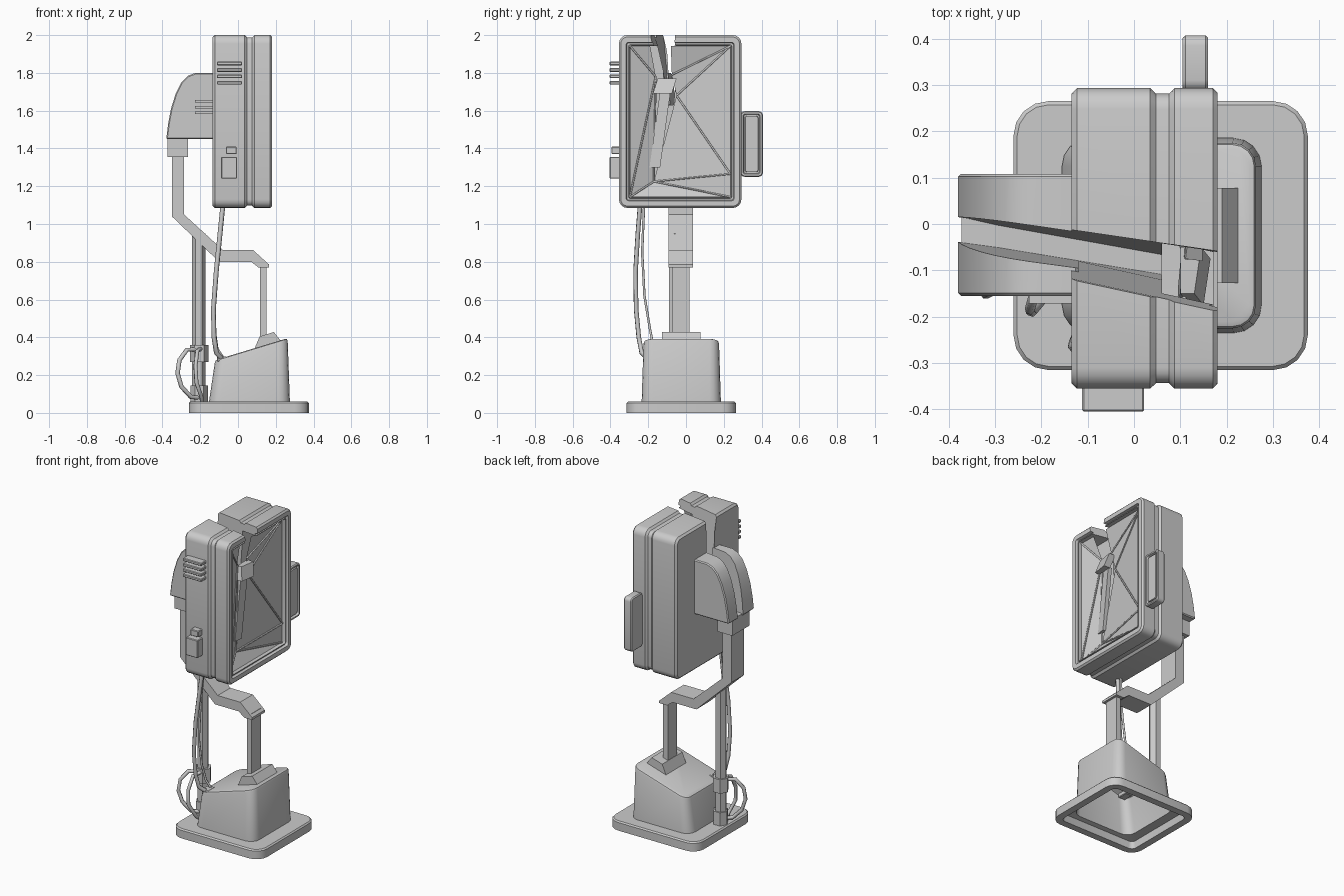
import bpy, bmesh, math
from mathutils import Vector

if "Cube" in bpy.data.objects:
    bpy.data.objects.remove(bpy.data.objects["Cube"])


def mesh(name, verts, faces):
    me = bpy.data.meshes.new(name)
    me.from_pydata([tuple(v) for v in verts], [], faces)
    bm = bmesh.new()
    bm.from_mesh(me)
    bmesh.ops.recalc_face_normals(bm, faces=bm.faces)
    bm.to_mesh(me)
    bm.free()
    ob = bpy.data.objects.new(name, me)
    bpy.context.collection.objects.link(ob)
    return ob


def loft(name, rings, cap_start=True, cap_end=True):
    n = len(rings[0])
    faces = []
    for r in range(len(rings) - 1):
        for i in range(n):
            j = (i + 1) % n
            faces.append((r*n + i, r*n + j, (r+1)*n + j, (r+1)*n + i))
    if cap_start:
        faces.append(tuple(range(n)))
    if cap_end:
        faces.append(tuple(range((len(rings)-1)*n, len(rings)*n)))
    return mesh(name, [p for r in rings for p in r], faces)


def rounded(a0, a1, b0, b1, r, inset=0, seg=4):
    """Rounded rectangle outline as 2D points."""
    a0, a1, b0, b1 = a0 + inset, a1 - inset, b0 + inset, b1 - inset
    r = max(r - inset, 0.012)
    pts = []
    for ca, cb, s in ((a1-r, b1-r, 0), (a0+r, b1-r, 1), (a0+r, b0+r, 2), (a1-r, b0+r, 3)):
        for k in range(seg + 1):
            t = (s + k / seg) * math.pi / 2
            pts.append((ca + r*math.cos(t), cb + r*math.sin(t)))
    return pts


def y_prism(name, prof, y0, y1):
    return loft(name, [[(x, y, z) for x, z in prof] for y in (y0, y1)])


def bevel(ob, w, seg=1):
    m = ob.modifiers.new("bevel", 'BEVEL')
    m.width, m.segments = w, seg
    bpy.context.view_layer.objects.active = ob
    bpy.ops.object.modifier_apply(modifier=m.name)


def box(name, x0, x1, y0, y1, z0, z1, w=0.0):
    ob = y_prism(name, [(x0, z0), (x1, z0), (x1, z1), (x0, z1)], y0, y1)
    if w:
        bevel(ob, w)
    return ob


def tube(name, pts, r):
    cu = bpy.data.curves.new(name, 'CURVE')
    cu.dimensions = '3D'
    cu.bevel_depth, cu.bevel_resolution, cu.use_fill_caps = r, 1, True
    sp = cu.splines.new('POLY')
    sp.points.add(len(pts) - 1)
    for p, q in zip(sp.points, pts):
        p.co = (*q, 1)
    ob = bpy.data.objects.new(name, cu)
    bpy.context.collection.objects.link(ob)
    return ob


def hex_post(name, x, y, r, z0, z1):
    ring = [(x + r*math.cos(k*math.pi/3), y + r*math.sin(k*math.pi/3)) for k in range(6)]
    return loft(name, [[(a, b, z) for a, b in ring] for z in (z0, z1)])


def subtract(ob, cutter):
    m = ob.modifiers.new("cut", 'BOOLEAN')
    m.operation, m.solver, m.object = 'DIFFERENCE', 'EXACT', cutter
    bpy.context.view_layer.objects.active = ob
    bpy.ops.object.modifier_apply(modifier=m.name)


# Base plate, hollow underneath, open below the pedestal
foot = (-0.155, 0.275, -0.235, 0.185, 0.06)
plate = (-0.26, 0.375, -0.315, 0.265, 0.075)


def flat(rect, inset, z):
    return [(a, b, z) for a, b in rounded(*rect, inset=inset)]


loft("base_plate", [flat(foot, 0, 0.06), flat(plate, 0.008, 0.06), flat(plate, 0, 0.052),
                    flat(plate, 0, 0), flat(plate, 0.045, 0), flat(plate, 0.05, 0.045),
                    flat(foot, 0, 0.05)], False, False)

# Pedestal with slanted top
head = (-0.123, 0.263, -0.225, 0.175, 0.05)
top = [[(a, b, 0.316 + 0.303*a - dz) for a, b in rounded(*head, inset=i)]
       for i, dz in ((0, 0.014), (0.004, 0.004), (0.014, 0))]
loft("pedestal", [flat(foot, 0, 0.05)] + top, False, True)

# Saddle bracket and post
y_prism("post_saddle", [(0.085, 0.335), (0.115, 0.405), (0.19, 0.428), (0.228, 0.38)], -0.127, 0.078)
box("post", 0.117, 0.15, -0.075, 0.018, 0.39, 0.8)

# Bent support arm and collar
y_prism("support_arm", [(-0.35, 1.37), (-0.35, 1.04), (-0.10, 0.8), (0.07, 0.8), (0.108, 0.77),
                        (0.165, 0.77), (0.165, 0.785), (0.08, 0.862), (-0.08, 0.862),
                        (-0.285, 1.05), (-0.285, 1.37)], -0.092, 0.037)
box("arm_collar", -0.372, -0.265, -0.115, 0.06, 1.355, 1.46)

# Back shoulder housing
housing = y_prism("shoulder_housing", [(-0.38, 1.45), (-0.37, 1.53), (-0.355, 1.61), (-0.33, 1.69),
                  (-0.30, 1.75), (-0.265, 1.785), (-0.225, 1.8), (-0.12, 1.8), (-0.12, 1.45)],
                  -0.155, 0.108)
bevel(housing, 0.006)

# Screen cabinet: back shell, groove, bezel and recess
cab = (-0.355, 0.293, 1.085, 2.0, 0.045)
steps = [(-0.135, 0.012), (-0.123, 0), (0.035, 0), (0.048, 0.012), (0.075, 0.012), (0.087, 0),
         (0.17, 0), (0.18, 0.01), (0.18, 0.038), (0.163, 0.042), (0.163, 0.05), (0.172, 0.052),
         (0.172, 0.056), (0.06, 0.058)]
cabinet = loft("screen_cabinet", [[(x, y, z) for y, z in rounded(*cab, inset=i)] for x, i in steps])

# Diagonal slash through cabinet and housing
blade = loft("slash_cutter", [
    [(0.25, -0.215, 2.05), (0.25, -0.068, 2.05), (0.25, -0.10, 1.72), (0.25, -0.14, 1.72)],
    [(-0.42, -0.07, 2.05), (-0.42, 0.03, 2.05), (-0.42, 0.02, 1.40), (-0.42, -0.03, 1.40)]])
for ob in (cabinet, housing):
    subtract(ob, blade)
bpy.data.objects.remove(blade)

# Shattered screen: sloped facets around an open crack
P = {"tl": (0.150, -0.297, 1.942), "tr": (0.150, 0.235, 1.942), "bl": (0.150, -0.297, 1.143),
     "br": (0.150, 0.235, 1.143), "sl": (0.148, -0.19, 1.942), "sr": (0.148, -0.08, 1.942),
     "a": (0.105, -0.16, 1.78), "b": (0.11, -0.075, 1.79), "c": (0.10, -0.05, 1.68),
     "d": (0.10, -0.17, 1.225), "e": (0.15, 0.235, 1.265)}
keys = list(P)
tris = ["tl sl a", "tl a bl", "a d bl", "bl d br", "d e br", "d c e", "c tr e", "c b tr", "b sr tr"]
mesh("cracked_screen", P.values(), [tuple(keys.index(k) for k in t.split()) for t in tris])
for i, pair in enumerate(["tl a", "a bl", "bl d", "d br", "d e", "c e", "c tr", "a d", "b tr"]):
    u, v = (Vector(P[k]) + Vector((0.003, 0, 0)) for k in pair.split())
    tube(f"crack_ridge_{i}", [u, v], 0.005)


# Broken strips hanging in the crack
def strip(name, p, q, w, t):
    rings = []
    for x, y, z in (p, q):
        rings.append([(x, y - w, z), (x + t, y - w, z), (x + t*1.5, y + w, z), (x, y + w, z)])
    return loft(name, rings)


strip("crack_strip", (0.10, -0.11, 1.70), (0.095, -0.165, 1.3), 0.028, 0.018)
strip("crack_stub", (0.10, -0.10, 1.77), (0.12, -0.125, 1.69), 0.05, 0.03)

# Side handle box with recessed panel
hb = (0.288, 0.407, 1.25, 1.597, 0.022)
loft("side_handle", [[(x, y, z) for y, z in rounded(*hb, inset=i)] for x, i in
     ((0.105, 0.006), (0.111, 0), (0.154, 0), (0.16, 0.005), (0.16, 0.014), (0.146, 0.018),
      (0.146, 0.024), (0.156, 0.026))])

# Front vents, switch boxes and housing vents
for k in range(4):
    z = 1.738 + k*0.034
    box(f"front_vent_{k}", -0.112, 0.022, -0.405, -0.345, z, z + 0.019, 0.004)
box("switch_box", -0.09, -0.005, -0.405, -0.345, 1.24, 1.355, 0.004)
box("switch_cap", -0.064, -0.007, -0.395, -0.345, 1.37, 1.41, 0.004)
for k in range(3):
    z = 1.582 + k*0.03
    box(f"housing_vent_{k}", -0.227, -0.132, -0.172, -0.15, z, z + 0.014)

# Vertical conduit with sleeves
hex_post("conduit", -0.208, -0.06, 0.036, 0.05, 0.95)
hex_post("conduit_sleeve_top", -0.205, -0.06, 0.05, 0.27, 0.36)
hex_post("conduit_sleeve_low", -0.205, -0.06, 0.046, 0.05, 0.145)

# Loop cables beside the conduit
tube("loop_cable_outer", [(-0.22, -0.09, 0.335), (-0.27, -0.12, 0.335), (-0.31, -0.145, 0.28),
     (-0.32, -0.15, 0.21), (-0.30, -0.14, 0.14), (-0.25, -0.12, 0.085), (-0.21, -0.09, 0.08)], 0.012)
tube("loop_cable_inner", [(-0.195, -0.09, 0.34), (-0.215, -0.15, 0.33), (-0.225, -0.185, 0.25),
     (-0.22, -0.19, 0.16), (-0.195, -0.16, 0.09), (-0.19, -0.13, 0.055)], 0.011)

# Hanging cables from cabinet to pedestal
tube("cable_thick", [(-0.08, -0.243, 1.1), (-0.095, -0.255, 0.95), (-0.115, -0.267, 0.75),
     (-0.13, -0.264, 0.55), (-0.127, -0.25, 0.4), (-0.115, -0.235, 0.32), (-0.085, -0.20, 0.285)], 0.013)
tube("cable_thin", [(-0.085, -0.222, 1.1), (-0.105, -0.232, 0.85), (-0.125, -0.22, 0.62),
     (-0.125, -0.19, 0.44), (-0.11, -0.17, 0.34), (-0.075, -0.16, 0.285)], 0.007)
box("cable_socket", -0.11, -0.06, -0.215, -0.145, 0.27, 0.298, 0.004)

# Smooth shading on rounded parts
bpy.ops.object.select_all(action='DESELECT')
for ob in bpy.data.objects:
    if ob.type == 'MESH' and ob.name in {"base_plate", "pedestal", "screen_cabinet",
                                         "shoulder_housing", "side_handle"}:
        ob.select_set(True)
        bpy.context.view_layer.objects.active = ob
bpy.ops.object.shade_smooth_by_angle(angle=math.radians(35))
